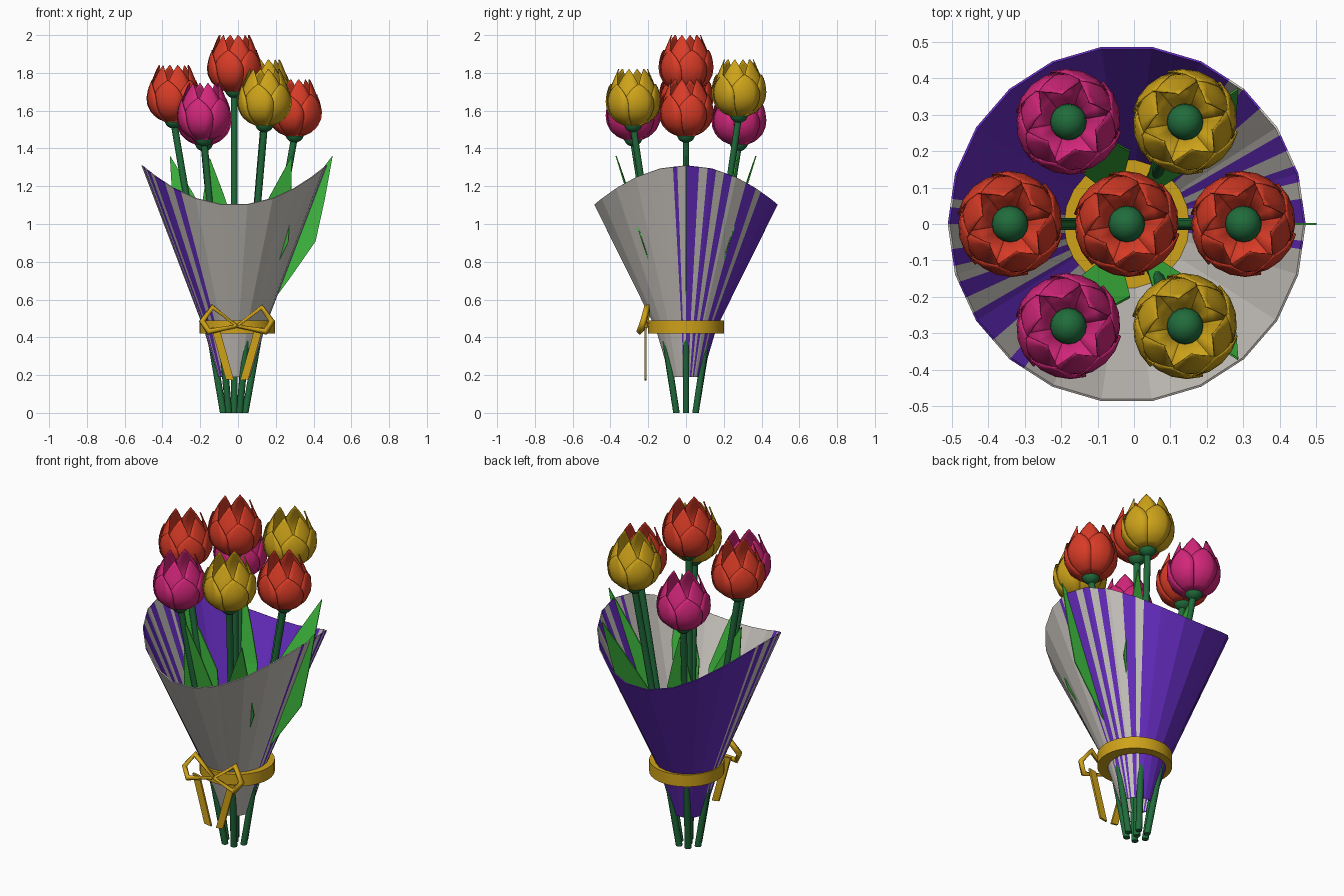
import bpy, bmesh, math
from mathutils import Vector

if "Cube" in bpy.data.objects:
    bpy.data.objects.remove(bpy.data.objects["Cube"])


def material(name, rgb):
    m = bpy.data.materials.new(name)
    m.use_nodes = True
    m.diffuse_color = (*rgb, 1)
    bsdf = m.node_tree.nodes["Principled BSDF"]
    bsdf.inputs["Base Color"].default_value = (*rgb, 1)
    bsdf.inputs["Roughness"].default_value = 0.7
    return m


RED = material("tulip red", (0.70, 0.045, 0.02))
YELLOW = material("tulip yellow", (0.62, 0.37, 0.01))
PINK = material("tulip magenta", (0.66, 0.02, 0.20))
STEM = material("stem green", (0.015, 0.15, 0.045))
LEAF = material("leaf green", (0.05, 0.50, 0.05))
PAPER = material("paper grey", (0.58, 0.55, 0.51))
PURPLE = material("paper purple", (0.13, 0.025, 0.52))
GOLD = material("ribbon gold", (0.62, 0.36, 0.01))

CX = -0.02  # axis of the bouquet


def add(name, bm, mats, smooth=None):
    me = bpy.data.meshes.new(name)
    bm.to_mesh(me)
    bm.free()
    for m in mats:
        me.materials.append(m)
    if smooth:
        me.shade_smooth()
        me.set_sharp_from_angle(angle=math.radians(smooth))
    ob = bpy.data.objects.new(name, me)
    bpy.context.collection.objects.link(ob)
    return ob


def thicken(ob, t):
    mod = ob.modifiers.new("thickness", "SOLIDIFY")
    mod.thickness = t
    mod.offset = 0


def grid(bm, rows, closed=False):
    """Skin rows of points with quads."""
    vs = [[bm.verts.new(p) for p in row] for row in rows]
    n = len(rows[0])
    for a, b in zip(vs, vs[1:]):
        for j in range(n if closed else n - 1):
            k = (j + 1) % n
            bm.faces.new((a[j], a[k], b[k], b[j]))


def lerp_table(table, t):
    """Linear lookup in a list of (t, value)."""
    for (a, u), (b, v) in zip(table, table[1:]):
        if t <= b:
            return u + (v - u) * (t - a) / (b - a)
    return table[-1][1]


# ---- paper wrapper: faceted cone with a saddle-shaped rim ----
SIDES, SUB = 22, 6
STRIPES = [(-8, -5), (0, 8), (13, 19), (25, 30), (41, 48), (54, 91)]


def is_purple(deg):
    deg = (deg + 90) % 360 - 90
    if deg < 90:
        return any(a <= deg < b for a, b in STRIPES)
    return not any(a <= deg - 180 < b for a, b in STRIPES)


def ring_point(j, r, z, saddle):
    def corner(k):
        a = math.tau * k / SIDES
        return Vector((CX + r * math.cos(a), r * math.sin(a), z + saddle * math.cos(a) ** 2))
    return corner(j // SUB).lerp(corner(j // SUB + 1), (j % SUB) / SUB)


cols = SIDES * SUB
bm = bmesh.new()
grid(bm, [[ring_point(j, *ring) for j in range(cols)]
          for ring in ((0.083, 0.19, 0), (0.16, 0.45, 0), (0.488, 1.1, 0.21))], closed=True)
for f in bm.faces:
    c = f.calc_center_median()
    f.material_index = int(is_purple(math.degrees(math.atan2(c.y, c.x - CX))))
thicken(add("paper_wrapper", bm, [PAPER, PURPLE]), 0.006)

# ---- ribbon band ----
bm = bmesh.new()
bmesh.ops.create_cone(bm, cap_ends=True, segments=32, radius1=0.2, radius2=0.2, depth=0.07)
bmesh.ops.translate(bm, verts=bm.verts, vec=(-0.005, 0, 0.455))
add("ribbon_band", bm, [GOLD], 30)

# ---- bow loops and tails ----
LOOP = [(0.0, -0.215, 0.46), (0.13, -0.205, 0.56), (0.185, -0.225, 0.485), (0.15, -0.245, 0.43)]
for side, label in ((1, "left"), (-1, "right")):
    cu = bpy.data.curves.new("bow_loop_" + label, "CURVE")
    cu.dimensions = "3D"
    cu.bevel_depth = 0.018
    cu.bevel_resolution = 0
    sp = cu.splines.new("POLY")
    sp.points.add(len(LOOP) - 1)
    for p, (x, y, z) in zip(sp.points, LOOP):
        p.co = (side * x - 0.005, y, z, 1)
    sp.use_cyclic_u = True
    cu.materials.append(GOLD)
    ob = bpy.data.objects.new("bow_loop_" + label, cu)
    bpy.context.collection.objects.link(ob)

    bm = bmesh.new()
    grid(bm, [[(side * (x + d) - 0.005, -0.215, z + 0.15 * d) for d in (-0.022, 0.022)]
              for x, z in ((0.115, 0.45), (0.038, 0.175))])
    thicken(add("bow_tail_" + label, bm, [GOLD]), 0.012)

# ---- tulips ----
PROFILE = [(0, 0.04), (0.02, 0.085), (0.05, 0.118), (0.09, 0.137), (0.13, 0.142),
           (0.17, 0.137), (0.21, 0.124), (0.25, 0.106), (0.3, 0.084)]
WIDTH = [(0, 1), (0.55, 1), (0.7, 0.88), (0.82, 0.66), (0.92, 0.36), (1, 0.03)]


def petals(bm, base, count, turn, height, scale):
    for i in range(count):
        rows = []
        for k in range(13):
            t = k / 12
            r = lerp_table(PROFILE, t * height) * scale
            row = []
            for s in (-1, -0.5, 0, 0.5, 1):
                a = math.tau * (i + turn) / count + s * math.radians(35) * lerp_table(WIDTH, t)
                rr = r * (1 + 0.025 * s)
                row.append(base + Vector((rr * math.cos(a), rr * math.sin(a), t * height)))
            rows.append(row)
        grid(bm, rows)


def tulip(label, dx, dy, z, mat):
    top = Vector((CX + dx, dy, z))
    # bloom
    bm = bmesh.new()
    petals(bm, top, 6, 0.25, 0.22, 1.0)
    petals(bm, top, 6, 0.75, 0.30, 0.94)
    thicken(add("bloom_" + label, bm, [mat], 40), 0.004)
    # round base of the bloom
    bm = bmesh.new()
    bmesh.ops.create_uvsphere(bm, u_segments=16, v_segments=10, radius=0.05)
    bmesh.ops.translate(bm, verts=bm.verts, vec=top + Vector((0, 0, 0.015)))
    add("bloom_base_" + label, bm, [STEM], 60)
    # stem
    foot = Vector((CX + dx * 0.18, dy * 0.18, 0))
    bm = bmesh.new()
    grid(bm, [[p + Vector((0.018 * math.cos(math.tau * j / 10), 0.018 * math.sin(math.tau * j / 10), 0))
               for j in range(10)] for p in (foot, top)], closed=True)
    bmesh.ops.holes_fill(bm, edges=bm.edges)
    add("stem_" + label, bm, [STEM], 50)


tulip("centre", 0, 0, 1.70, RED)
tulip("right", -0.32, 0, 1.54, RED)
tulip("left", 0.32, 0, 1.465, RED)
tulip("front_right", -0.16, -0.28, 1.445, PINK)
tulip("back_right", -0.16, 0.28, 1.42, PINK)
tulip("front_left", 0.16, -0.28, 1.52, YELLOW)
tulip("back_left", 0.16, 0.28, 1.57, YELLOW)


# ---- leaves: flat pointed blades, broad along x ----
def leaf(label, base, mid, tip):
    base, mid, tip = Vector(base), Vector(mid), Vector(tip)
    across = Vector((1, 0, -(tip - base).x / (tip - base).z)).normalized()
    spine = [(base, 0.015), (base.lerp(mid, 0.55), 0.065), (mid, 0.1),
             (mid.lerp(tip, 0.5), 0.055), (tip, 0.001)]
    bm = bmesh.new()
    grid(bm, [[p + across * w * s for s in (-1, 0, 1)] for p, w in spine])
    thicken(add("leaf_" + label, bm, [LEAF]), 0.006)


leaf("left", (0.10, 0, 0.5), (0.32, 0, 0.95), (0.5, 0, 1.36))
leaf("right", (-0.12, 0, 0.5), (-0.23, 0, 0.95), (-0.36, 0, 1.36))
for s, label in ((-1, "front"), (1, "back")):
    leaf(label + "_left", (0.04, s * 0.09, 0.5), (0.17, s * 0.23, 0.93), (0.285, s * 0.37, 1.36))
    leaf(label + "_right", (-0.06, s * 0.09, 0.5), (-0.11, s * 0.20, 0.95), (-0.15, s * 0.27, 1.35))
